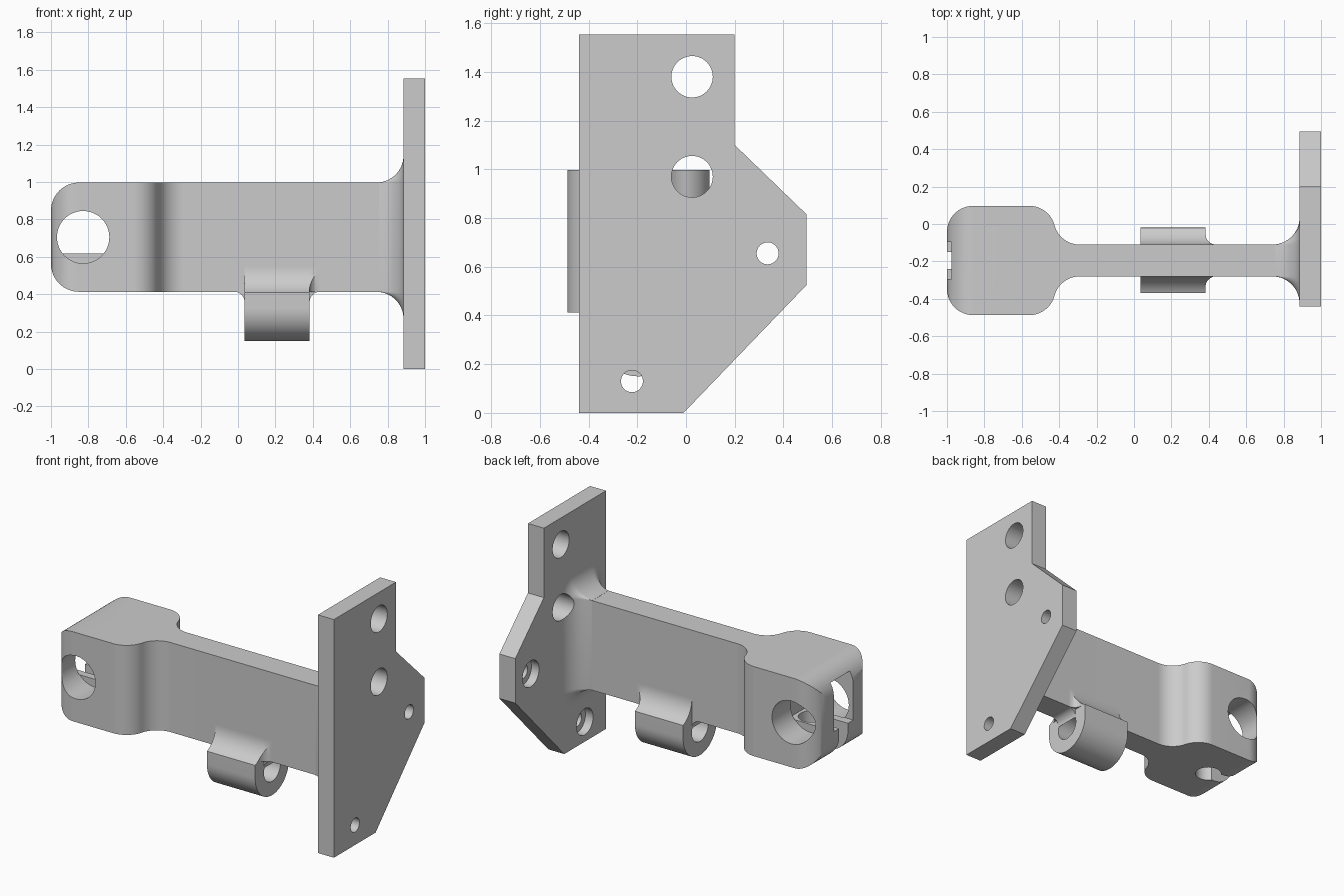
import bpy, bmesh
from math import sin, cos, radians, pi

if "Cube" in bpy.data.objects:
    bpy.data.objects.remove(bpy.data.objects["Cube"], do_unlink=True)

grey = bpy.data.materials.new("plain_grey")
grey.use_nodes = True
COLOR = (0.6, 0.6, 0.6, 1)
grey.diffuse_color = COLOR
grey.node_tree.nodes["Principled BSDF"].inputs["Base Color"].default_value = COLOR

YC = -0.195            # centre plane of the arm
Z0, Z1 = 0.413, 0.997  # arm bottom and top
NECK, BLOCK = 0.085, 0.292   # half widths
PLATE_X = 0.885


def arc(cx, cy, r, a0, a1, n=16):
    angles = [radians(a0 + (a1 - a0) * i / n) for i in range(n + 1)]
    return [(cx + r * cos(a), cy + r * sin(a)) for a in angles]


def circle(cx, cy, r):
    return arc(cx, cy, r, 0, 360, 48)[:-1]


def rect(x0, y0, x1, y1):
    return [(x0, y0), (x1, y0), (x1, y1), (x0, y1)]


def loft(name, rings):
    """Closed solid through rings that have equal point counts."""
    bm = bmesh.new()
    rows = [[bm.verts.new(p) for p in ring] for ring in rings]
    n = len(rows[0])
    for a, b in zip(rows, rows[1:]):
        for i in range(n):
            j = (i + 1) % n
            bm.faces.new((a[i], a[j], b[j], b[i]))
    bm.faces.new(rows[0][::-1])
    bm.faces.new(rows[-1])
    bmesh.ops.recalc_face_normals(bm, faces=bm.faces)
    mesh = bpy.data.meshes.new(name)
    bm.to_mesh(mesh)
    bm.free()
    mesh.materials.append(grey)
    ob = bpy.data.objects.new(name, mesh)
    bpy.context.collection.objects.link(ob)
    return ob


def prism(name, pts, axis, lo, hi):
    """Extrude a 2D profile along an axis."""
    place = {"x": lambda p, d: (d, p[0], p[1]),
             "y": lambda p, d: (p[0], d, p[1]),
             "z": lambda p, d: (p[0], p[1], d)}[axis]
    return loft(name, [[place(p, d) for p in pts] for d in (lo, hi)])


def activate(ob):
    bpy.ops.object.select_all(action="DESELECT")
    ob.select_set(True)
    bpy.context.view_layer.objects.active = ob


def boolean(ob, pts, axis, lo, hi, operation="DIFFERENCE"):
    tool = prism("cutter", pts, axis, lo, hi)
    tool.hide_render = True
    mod = ob.modifiers.new("cut", "BOOLEAN")
    mod.operation, mod.solver, mod.object = operation, "EXACT", tool
    activate(ob)
    bpy.ops.object.modifier_apply(modifier=mod.name)
    bpy.data.objects.remove(tool, do_unlink=True)


# Mounting plate with two large holes and two counterbored screw holes
plate = prism("mounting_plate",
              [(-0.44, 0), (-0.01, 0), (0.495, 0.525), (0.495, 0.815),
               (0.2, 1.1), (0.2, 1.553), (-0.44, 1.553)], "x", PLATE_X, 1.0)
LARGE = [(0.025, 1.38), (0.025, 0.97)]
for y, z in LARGE:
    boolean(plate, circle(y, z, 0.085), "x", 0.7, 1.1)
for y, z in [(0.335, 0.655), (-0.222, 0.13)]:
    boolean(plate, circle(y, z, 0.045), "x", 0.7, 1.1)
    boolean(plate, circle(y, z, 0.085), "x", 0.7, PLATE_X + 0.055)

# Arm: narrow neck sweeping into a wide rounded end block
R = 0.14
half = [(PLATE_X, NECK)]
half += arc(-0.29, NECK + R, R, -90, -165)
half += arc(-0.56, BLOCK - R, R, 15, 90)
half += arc(-1 + R, BLOCK - R, R, 90, 180)
outline = [(x, YC + y) for x, y in half] + [(x, YC - y) for x, y in reversed(half)]
arm = prism("arm", outline, "z", Z0, Z1)
side = [(1.0, Z0 - 0.1), (1.0, Z1 + 0.1), (-0.7, Z1 + 0.1), (-0.7, Z1)]
side += arc(-0.85, Z1 - 0.15, 0.15, 90, 180) + arc(-0.85, Z0 + 0.15, 0.15, 180, 270)
side += [(-0.7, Z0), (-0.7, Z0 - 0.1)]
boolean(arm, side, "y", -1, 1, "INTERSECT")

# End block: cross bores, central pocket, and a keyhole through its floor
bore = circle(-0.828, 0.705, 0.14)
boolean(arm, bore, "y", -0.7, YC - 0.095)
boolean(arm, bore, "y", YC + 0.095, 0.3)
boolean(arm, rect(-1.1, YC - 0.1, -0.67, YC + 0.1), "z", 0.617, 0.93)
boolean(arm, circle(-0.77, YC, 0.08), "z", 0.3, 0.65)
boolean(arm, rect(-1.1, YC - 0.045, -0.77, YC + 0.045), "z", 0.3, 0.64)

# Flare blending the neck into the plate
FL = 0.145
rings = []
for i in range(1, 17):
    a = i / 16 * pi / 2
    x, d = PLATE_X - FL + FL * sin(a), FL * (1 - cos(a))
    ring = []
    for y, z, start in [(YC + NECK, Z1, 0), (YC - NECK, Z1, 90),
                        (YC - NECK, Z0, 180), (YC + NECK, Z0, 270)]:
        ring += [(x, p, q) for p, q in arc(y, z, d, start, start + 90, 8)]
    rings.append(ring)
flare = loft("neck_flare", rings)
boolean(flare, circle(*LARGE[1], 0.085), "x", 0.7, 1.1)

# Hinge barrel under the neck
XL, XR = 0.035, 0.383
right = [(0.175, 0.41)] + arc(0.235, 0.547, 0.15, -113.6, -180)
profile = arc(0, 0.325, 0.175, 180, 360, 32) + right
profile += [(-y, z) for y, z in reversed(right)]
profile = [(YC + y, z) for y, z in profile]
barrel = prism("hinge_barrel", profile, "x", XL, XR)
boolean(barrel, circle(YC, 0.325, 0.085), "x", -0.5, 0.8)

# Small fillets around the barrel root
F = 0.055
parts = [plate, arm, flare, barrel]
for name, x, s in (("barrel_fillet_left_end", XR, 1), ("barrel_fillet_right_end", XL, -1)):
    pts = [(x, Z0 + 0.03), (x + s * F, Z0 + 0.03)]
    pts += [(x + s * (F - p), q) for p, q in arc(0, Z0 - F, F, 90, 0)]
    parts.append(prism(name, pts, "y", YC - NECK + 0.001, YC + NECK - 0.001))
for name, s in (("barrel_fillet_back", 1), ("barrel_fillet_front", -1)):
    pts = [(XR, YC + s * (NECK - 0.02)), (XR + F, YC + s * (NECK - 0.02))]
    pts += [(p, YC + s * q) for p, q in arc(XR + F, NECK + F, F, 270, 180)]
    fillet = prism(name, pts, "z", Z0, 0.6)
    boolean(fillet, profile, "x", XR - 0.05, XR + 0.1, "INTERSECT")
    parts.append(fillet)

# Smooth curves, crisp edges
for ob in parts:
    activate(ob)
    bpy.ops.object.shade_smooth_by_angle(angle=radians(30))
